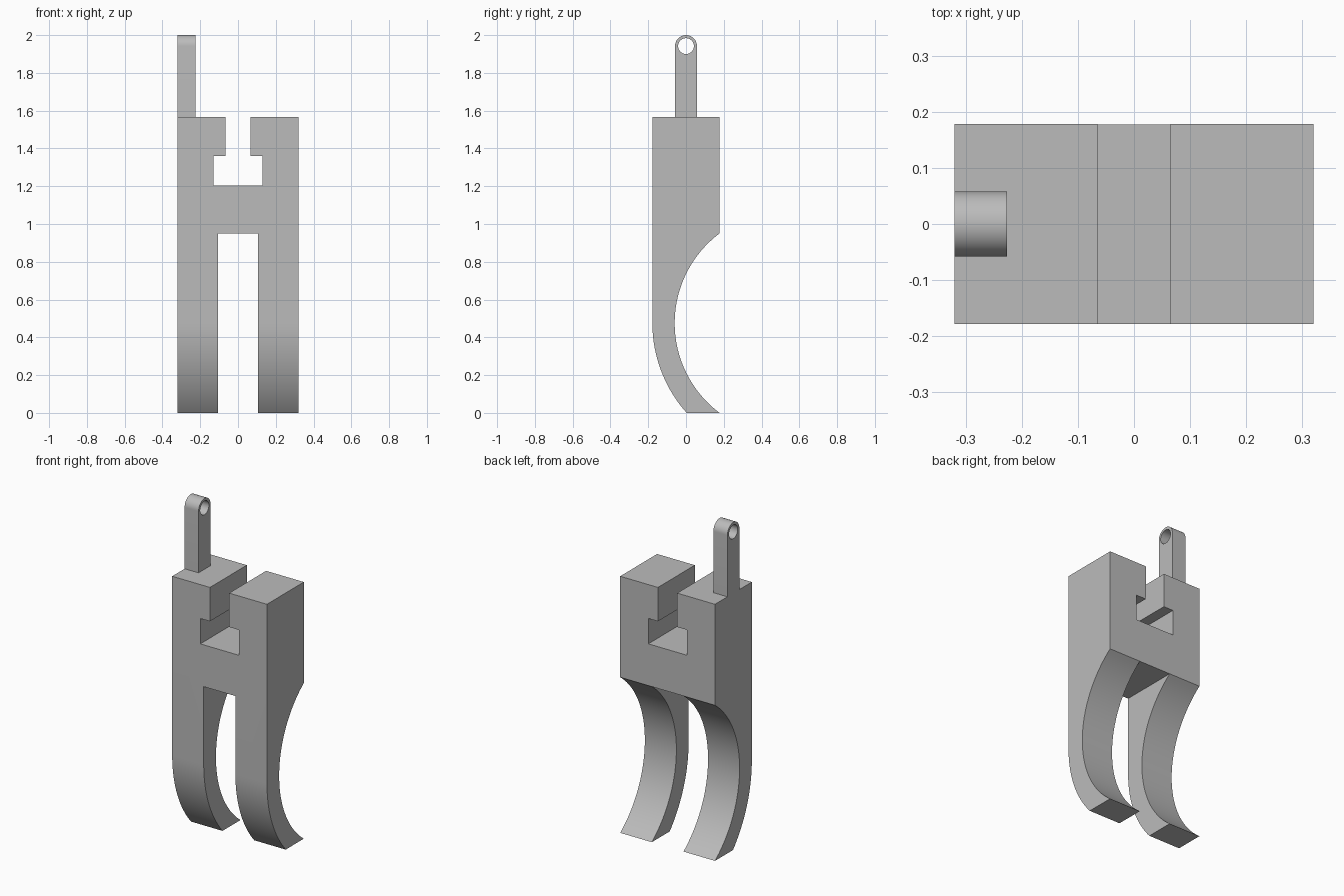
import bpy
import bmesh
from math import sin, cos, asin, pi, radians
from mathutils import Vector

cube = bpy.data.objects.get("Cube")
if cube:
    bpy.data.objects.remove(cube, do_unlink=True)

GREY = (0.5, 0.5, 0.5, 1)
mat = bpy.data.materials.new("plain grey")
mat.use_nodes = True
mat.diffuse_color = GREY
mat.node_tree.nodes["Principled BSDF"].inputs["Base Color"].default_value = GREY

HALF_W, HALF_D, BLOCK_TOP, ARCH_TOP = 0.32, 0.178, 1.567, 0.95


def prism(name, outline, axis, lo, hi):
    """Extrude an outline along x (points are y, z) or along y (points are x, z)."""
    def place(p, t):
        return Vector((t, *p)) if axis == "x" else Vector((p[0], t, p[1]))
    bm = bmesh.new()
    face = bm.faces.new([bm.verts.new(place(p, lo)) for p in outline])
    new = bmesh.ops.extrude_face_region(bm, geom=[face])["geom"]
    shift = place((0, 0), hi) - place((0, 0), lo)
    bmesh.ops.translate(bm, vec=shift, verts=[v for v in new if isinstance(v, bmesh.types.BMVert)])
    bmesh.ops.recalc_face_normals(bm, faces=bm.faces)
    mesh = bpy.data.meshes.new(name)
    bm.to_mesh(mesh)
    bm.free()
    mesh.materials.append(mat)
    obj = bpy.data.objects.new(name, mesh)
    bpy.context.collection.objects.link(obj)
    return obj


def arc(cy, cz, r, start, end, steps):
    angles = [start + (end - start) * i / steps for i in range(steps + 1)]
    return [(cy + r * cos(a), cz + r * sin(a)) for a in angles]


def finish(obj, cutters):
    """Cut the openings, then smooth only the curved surfaces."""
    bpy.ops.object.select_all(action="DESELECT")
    bpy.context.view_layer.objects.active = obj
    obj.select_set(True)
    for cutter in cutters:
        mod = obj.modifiers.new("cut", "BOOLEAN")
        mod.operation, mod.solver, mod.object = "DIFFERENCE", "EXACT", cutter
        bpy.ops.object.modifier_apply(modifier=mod.name)
        bpy.data.objects.remove(cutter, do_unlink=True)
    bpy.ops.object.shade_smooth_by_angle(angle=radians(30))


# Body: side profile with two concentric arcs forming the curved legs
mid = ARCH_TOP / 2
inner_r, outer_r = 0.594, 0.712
centre_y = outer_r - HALF_D
sweep = asin(mid / inner_r)
profile = [(HALF_D, BLOCK_TOP), (-HALF_D, BLOCK_TOP)]
profile += arc(centre_y, mid, outer_r, pi, pi + asin(mid / outer_r), 20)
profile += arc(centre_y, mid, inner_r, pi + sweep, pi - sweep, 40)
body = prism("forked_body", profile, "x", -HALF_W, HALF_W)

# Openings: gap between the legs and the T-shaped slot in the top
gap, throat, slot = 0.107, 0.065, 0.13
leg_gap = prism("leg_gap_cutter", [(-gap, -1), (gap, -1), (gap, ARCH_TOP), (-gap, ARCH_TOP)],
                "y", -1, 1)
half = [(slot, 1.205), (slot, 1.36), (throat, 1.36), (throat, 2)]
t_slot = prism("t_slot_cutter", half + [(-x, z) for x, z in reversed(half)], "y", -1, 1)
finish(body, [leg_gap, t_slot])

# Upright tab with a rounded, drilled end on the right shoulder
tab_r, eye_z = 0.058, 1.942
tab_outline = [(-tab_r, BLOCK_TOP), (tab_r, BLOCK_TOP)] + arc(0, eye_z, tab_r, 0, pi, 24)
tab = prism("eyelet_tab", tab_outline, "x", -HALF_W, -0.226)
eye = prism("eye_cutter", arc(0, eye_z, 0.042, 0, 2 * pi, 32)[:-1], "x", -1, 1)
finish(tab, [eye])
